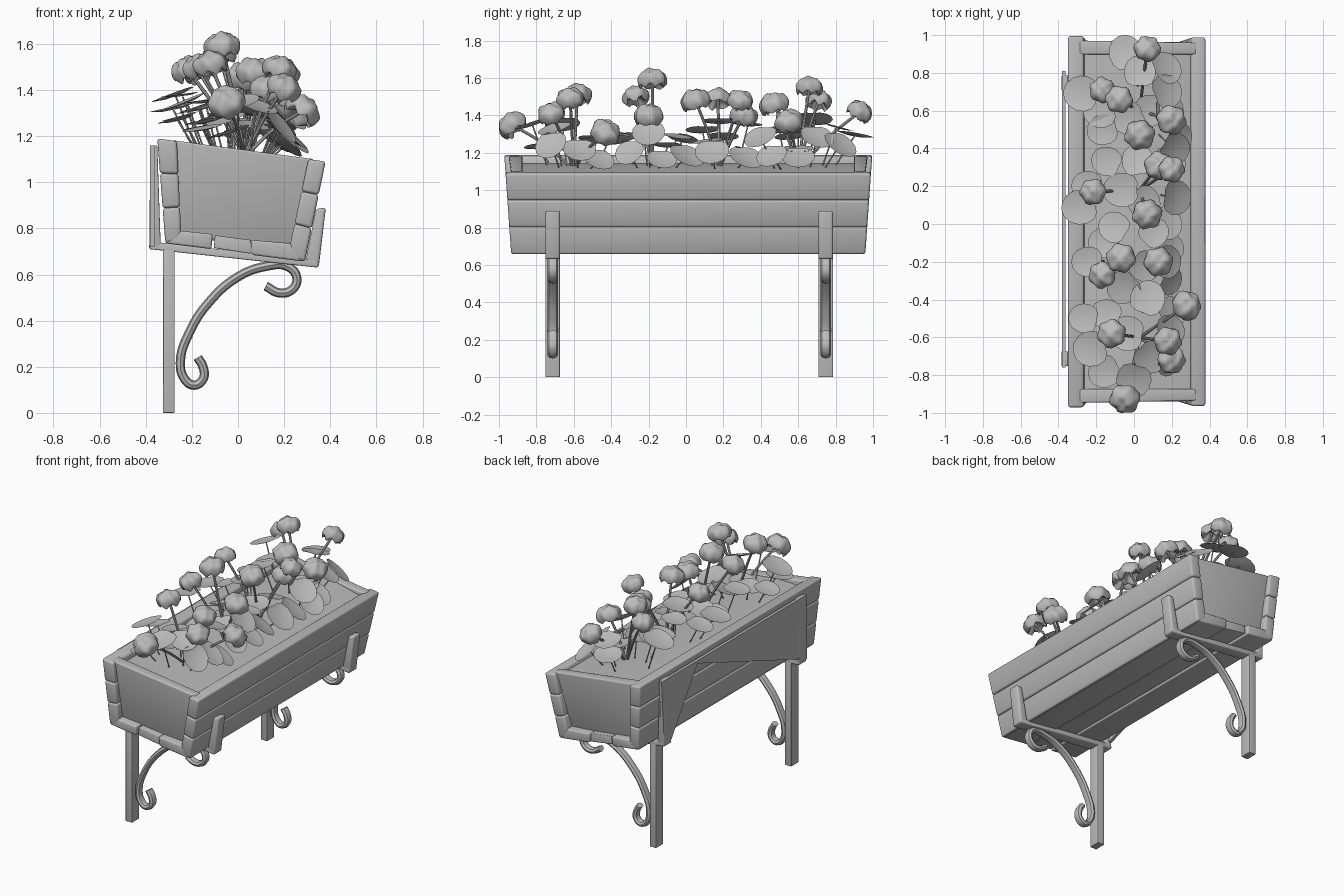
import bpy, bmesh, math, random
from mathutils import Vector, Matrix

random.seed(4)
if "Cube" in bpy.data.objects:
    bpy.data.objects.remove(bpy.data.objects["Cube"], do_unlink=True)

grey = bpy.data.materials.new("plain_grey")
grey.use_nodes = True
grey.diffuse_color = (0.5, 0.5, 0.5, 1)
grey.node_tree.nodes["Principled BSDF"].inputs["Base Color"].default_value = (0.5, 0.5, 0.5, 1)


def link(name, mesh, smooth=40):
    ob = bpy.data.objects.new(name, mesh)
    bpy.context.collection.objects.link(ob)
    mesh.materials.clear()
    mesh.materials.append(grey)
    bpy.ops.object.select_all(action="DESELECT")
    ob.select_set(True)
    bpy.context.view_layer.objects.active = ob
    bpy.ops.object.shade_smooth_by_angle(angle=math.radians(smooth))
    return ob


def from_bmesh(name, bm, smooth=40):
    mesh = bpy.data.meshes.new(name)
    bm.to_mesh(mesh)
    bm.free()
    return link(name, mesh, smooth)


def prism(name, profile, ends, bevel=0.0):
    """Extrude an xz profile along y; ends(z) gives the two y values."""
    bm = bmesh.new()
    front, back = [[bm.verts.new((x, ends(z)[i], z)) for x, z in profile] for i in (0, 1)]
    bm.faces.new(front)
    bm.faces.new(back[::-1])
    for i in range(len(profile)):
        j = (i + 1) % len(profile)
        bm.faces.new((front[j], front[i], back[i], back[j]))
    bmesh.ops.recalc_face_normals(bm, faces=bm.faces)
    if bevel:
        bmesh.ops.bevel(bm, geom=bm.edges[:], offset=bevel, segments=3, profile=0.5, affect="EDGES")
    return from_bmesh(name, bm)


def tubes(name, paths, radius, stretch=1.0, y=0.0):
    """Sweep a round section along smooth paths, as one mesh."""
    cu = bpy.data.curves.new(name, "CURVE")
    cu.dimensions = "3D"
    cu.bevel_depth, cu.bevel_resolution, cu.resolution_u = radius, 2, 5
    cu.use_fill_caps = True
    for path in paths:
        sp = cu.splines.new("BEZIER")
        sp.bezier_points.add(len(path) - 1)
        for bp, p in zip(sp.bezier_points, path):
            bp.co = p
            bp.handle_left_type = bp.handle_right_type = "AUTO"
    tmp = bpy.data.objects.new(name + "_path", cu)
    bpy.context.collection.objects.link(tmp)
    bpy.context.view_layer.update()
    mesh = bpy.data.meshes.new_from_object(tmp.evaluated_get(bpy.context.evaluated_depsgraph_get()))
    bpy.data.objects.remove(tmp, do_unlink=True)
    mesh.transform(Matrix.Translation((0, y, 0)) @ Matrix.Diagonal((1, stretch, 1, 1)))
    return link(name, mesh)


def box_ends(z):
    half = 0.984 - 0.07 * (1.19 - z)
    return 0.012 - half, 0.012 + half


# Planter walls: three planks per side, from rim to floor
def wall(name, outer, inner):
    for i in range(3):
        quad = [Vector(a).lerp(Vector(b), t) for (a, b), t in
                ((outer, i / 3), (outer, (i + 1) / 3), (inner, (i + 1) / 3), (inner, i / 3))]
        prism(f"{name}_plank_{i + 1}", quad, box_ends, 0.013)


wall("back", ((-0.35, 1.19), (-0.315, 0.735)), ((-0.265, 1.178), (-0.245, 0.75)))
wall("front", ((0.38, 1.09), (0.29, 0.655)), ((0.305, 1.10), (0.215, 0.68)))

# Floor planks
prism("floor_back_plank", [(-0.315, 0.735), (-0.115, 0.71), (-0.11, 0.775), (-0.25, 0.79)], box_ends, 0.01)
prism("floor_middle_plank", [(-0.105, 0.715), (0.055, 0.69), (0.055, 0.75), (-0.1, 0.77)],
      lambda z: (-0.93, 0.95), 0.005)
prism("floor_front_plank", [(0.06, 0.685), (0.28, 0.657), (0.23, 0.735), (0.055, 0.75)], box_ends, 0.01)

# Recessed end panels
panel = [(-0.29, 1.183), (0.33, 1.1), (0.24, 0.73), (-0.27, 0.755)]
for name, side in (("front", -1), ("back", 1)):
    prism(name + "_end_panel", panel,
          lambda z, s=side: (0.012 + s * (0.96 - 0.14 * (1.18 - z)), 0.012 + s * 0.885), 0.01)

# Soil, gently mounded and sloping with the rim
prism("soil", [(-0.27, 1.14), (-0.1, 1.145), (0.1, 1.125), (0.3, 1.075), (0.28, 1.0), (-0.26, 1.0)],
      lambda z: (-0.89, 0.91))

# Two brackets: post, cradle arms and scroll
scroll = [(0.12, 0.55), (0.18, 0.52), (0.235, 0.535), (0.255, 0.585), (0.215, 0.635), (0.12, 0.635),
          (0, 0.59), (-0.13, 0.475), (-0.21, 0.35), (-0.25, 0.22), (-0.23, 0.145), (-0.19, 0.12),
          (-0.15, 0.15), (-0.152, 0.2), (-0.175, 0.24)]
for name, y in (("front", -0.713), ("back", 0.747)):
    span = lambda z, y=y: (y - 0.039, y + 0.039)
    prism(name + "_post", [(-0.325, 0), (-0.275, 0), (-0.275, 0.71), (-0.325, 0.71)], span, 0.004)
    prism(name + "_rear_arm", [(-0.38, 1.16), (-0.35, 1.16), (-0.335, 0.72), (-0.385, 0.71)], span, 0.006)
    prism(name + "_base_arm", [(-0.385, 0.71), (0.345, 0.63), (0.345, 0.662), (-0.37, 0.742)], span, 0.006)
    prism(name + "_fore_arm", [(0.35, 0.63), (0.29, 0.645), (0.338, 0.885), (0.381, 0.89)], span, 0.012)
    tubes(name + "_scroll", [[(x, 0, z) for x, z in scroll]], 0.02, 1.4, y)

# Rear plate joining the two cradles
bm = bmesh.new()
outline = [(-0.76, 0.72), (-0.76, 1.16), (0.81, 1.16), (0.78, 0.72), (0.71, 0.72), (0.42, 1.14)]
plate = bm.faces.new([bm.verts.new((-0.382, y, z)) for y, z in outline])
ext = bmesh.ops.extrude_face_region(bm, geom=[plate])
bmesh.ops.translate(bm, verts=[v for v in ext["geom"] if isinstance(v, bmesh.types.BMVert)], vec=(0.02, 0, 0))
bmesh.ops.recalc_face_normals(bm, faces=bm.faces)
from_bmesh("rear_plate", bm)

# Flower heads: ruffled, lumpy hollow caps on bent stems
heads = [(.07, .93, 1.42), (-.08, .66, 1.55), (-.17, .71, 1.48), (.03, .47, 1.46), (.2, .55, 1.37),
         (.13, .31, 1.4), (.2, .29, 1.48), (-.22, .17, 1.49), (.07, .05, 1.48), (-.07, -.18, 1.59),
         (-.17, -.27, 1.5), (.13, -.2, 1.4), (.28, -.43, 1.31), (-.12, -.58, 1.51), (.18, -.62, 1.49),
         (.2, -.72, 1.41), (-.05, -.93, 1.35)]
roots = [Vector((0.03, y, 1.11)) for y in (-0.6, -0.18, 0.18, 0.6)]


def nearest_root(p):
    return min(roots, key=lambda r: abs(r.y - p.y))


bm = bmesh.new()
stems = []
for h in heads:
    head = Vector(h)
    root = nearest_root(head)
    lean = head - root + Vector((0, 0, 0.15))
    frame = Matrix.Translation(head) @ Vector((0, 0, 1)).rotation_difference(lean).to_matrix().to_4x4()
    size, phase = random.uniform(0.066, 0.08), random.uniform(0, 6)
    for v in bmesh.ops.create_uvsphere(bm, u_segments=24, v_segments=12, radius=1)["verts"]:
        x, y, z = v.co
        rim = math.hypot(x, y)
        wave = math.cos(6 * math.atan2(y, x) + phase) * rim
        lump = 0.12 * math.sin(6 * x + phase) * math.cos(5 * y + phase)
        z = z * 0.75 if z > 0 else -0.5 * math.sin(math.pi * -z) * (1 - 0.3 * wave)
        grow = 1 + 0.08 * wave
        v.co = frame @ (Vector((x * grow, y * grow, z + lump)) * size)
    stems.append([root, root.lerp(head, 0.5) + Vector((0, 0, 0.02)), head])
from_bmesh("flower_heads", bm, 60)
tubes("flower_stems", stems, 0.008)

# Leaves: rounded cupped blades; (x, y) with a raised height for the rear ones
rear_spots = [(-.04, .9), (.03, .8), (-.27, .69), (-.02, .56), (-.16, .5), (.08, .6), (-.14, .33),
              (.02, .33), (-.24, .2), (-.28, .09), (-.06, .18), (.05, .12), (.1, -.05), (-.1, -.02),
              (.05, -.22), (-.24, -.2), (-.15, -.1), (.07, -.4), (-.14, -.48), (-.26, -.5),
              (-.03, -.58), (.08, -.7), (-.22, -.66), (-.15, -.78), (0, -.82), (-.05, -.33), (-.17, .6)]
# Steep front leaves, given as (y, z)
front_spots = [(-.57, 1.21), (-.47, 1.16), (-.3, 1.2), (-.13, 1.16), (.0, 1.18), (.14, 1.2), (.32, 1.17),
               (.46, 1.18), (.6, 1.17), (.7, 1.28), (.4, 1.28), (.82, 1.24), (-.72, 1.24), (-.2, 1.3)]
leaves = [(x, y, 1.27 - 0.15 * x + random.uniform(-0.07, 0.08), random.uniform(0.1, 0.4))
          for x, y in rear_spots]
leaves += [(random.uniform(0.16, 0.23), y, z, random.uniform(0.6, 0.9)) for y, z in front_spots]

bm = bmesh.new()
stems = []
for x, y, z, tilt in leaves:
    c = Vector((x, y, z))
    away = c - nearest_root(c)
    heading = math.atan2(away.y * 0.5, away.x)
    frame = Matrix.Translation(c) @ Matrix.Rotation(heading, 4, "Z") @ Matrix.Rotation(tilt, 4, "Y")
    size = random.uniform(0.088, 0.108)
    rings = []
    for r in (0.5, 1):
        ring = []
        for i in range(14):
            a = math.tau * i / 14
            notch = 1 - 0.25 * max(0, -math.cos(a)) ** 6
            p = Vector((r * math.cos(a) * notch, 0.88 * r * math.sin(a), 0.12 * r * r))
            ring.append(bm.verts.new(frame @ (p * size)))
        rings.append(ring)
    bm.faces.new(rings[0])
    for i in range(14):
        j = (i + 1) % 14
        bm.faces.new((rings[0][i], rings[1][i], rings[1][j], rings[0][j]))
    foot = Vector((x * 0.6, y - away.y * 0.4, 1.1))
    stems.append([foot, foot.lerp(c, 0.6), c])
from_bmesh("leaves", bm, 60)
tubes("leaf_stems", stems, 0.004)
